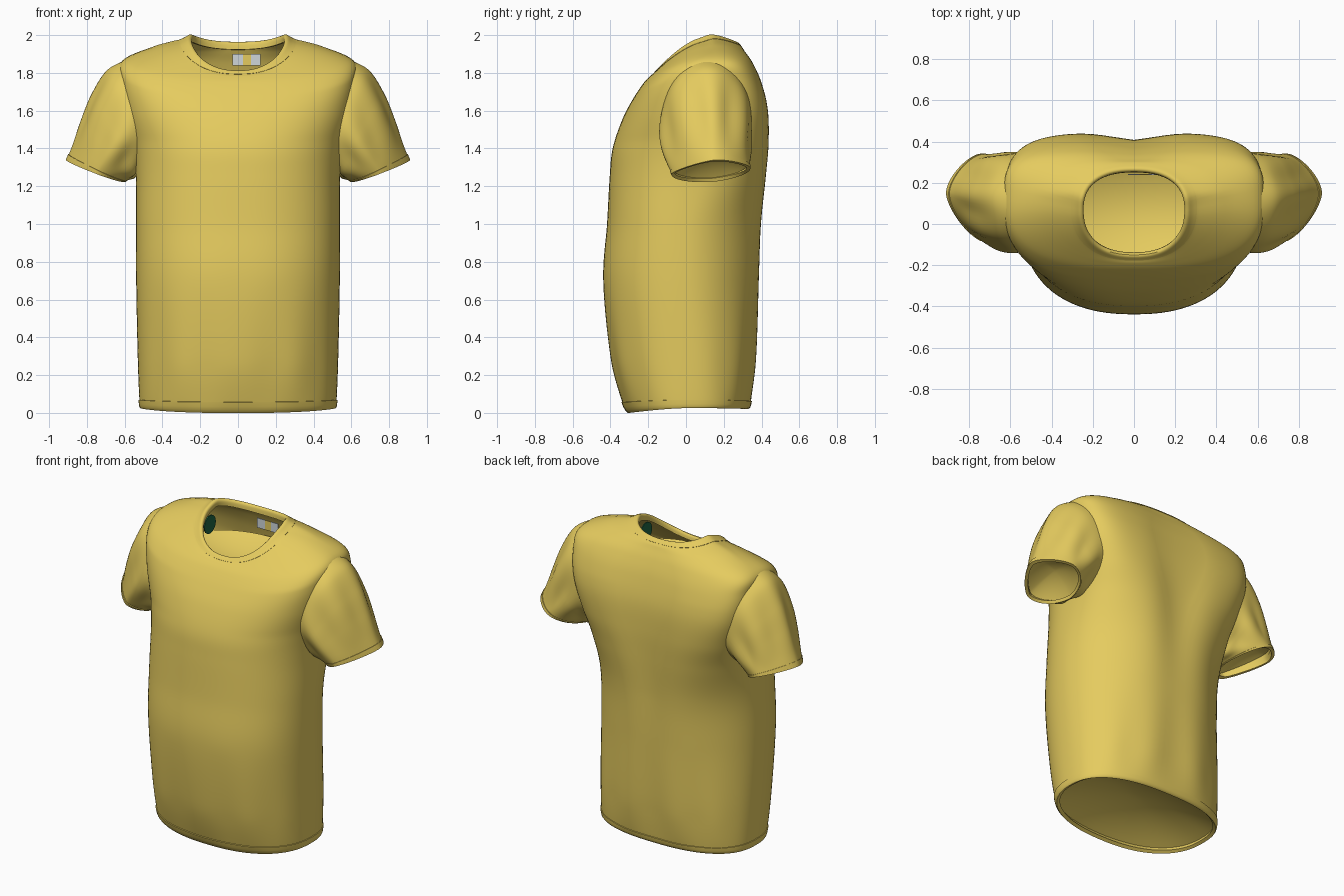
import bpy, bmesh, math
from mathutils import Vector

if "Cube" in bpy.data.objects:
    bpy.data.objects.remove(bpy.data.objects["Cube"])


def material(name, rgb):
    m = bpy.data.materials.new(name)
    m.diffuse_color = (*rgb, 1)
    m.use_nodes = True
    m.node_tree.nodes["Principled BSDF"].inputs["Base Color"].default_value = m.diffuse_color
    return m


YELLOW = material("yellow cotton", (0.785, 0.60, 0.114))
GREY = material("grey label", (0.62, 0.67, 0.70))
GREEN = material("dark green patch", (0.014, 0.13, 0.055))


def spline(rows, u):
    """Catmull-Rom interpolation of whole rows, u counted in rows."""
    i = max(0, min(int(u), len(rows) - 2))
    t = u - i
    a, b, c, d = (rows[max(0, min(k, len(rows) - 1))] for k in range(i - 1, i + 3))
    return [0.5 * (2 * q + (r - p) * t + (2 * p - 5 * q + 4 * r - s) * t * t
                   + (3 * q - p - 3 * r + s) * t ** 3) for p, q, r, s in zip(a, b, c, d)]


def power(v, e):
    return math.copysign(abs(v) ** e, v)


def finish(ob, mat):
    """Apply modifiers and smooth all but the sharp edges."""
    ob.data.materials.append(mat)
    bpy.ops.object.select_all(action='DESELECT')
    ob.select_set(True)
    bpy.context.view_layer.objects.active = ob
    bpy.ops.object.convert(target='MESH')
    bpy.ops.object.shade_smooth_by_angle(angle=math.radians(40))


def cloth(name, point, u0, u1, steps, thick=0, around=96, mirror=False):
    """Loft an open tube of cloth through rings u0..u1."""
    bm = bmesh.new()
    rings = [[bm.verts.new(point(u0 + (u1 - u0) * k / steps, 2 * math.pi * j / around))
              for j in range(around)] for k in range(steps + 1)]
    for lo, hi in zip(rings, rings[1:]):
        for j in range(around):
            n = (j + 1) % around
            bm.faces.new((lo[j], lo[n], hi[n], hi[j]))
    bmesh.ops.remove_doubles(bm, verts=bm.verts, dist=1e-5)
    bmesh.ops.recalc_face_normals(bm, faces=bm.faces)
    me = bpy.data.meshes.new(name)
    bm.to_mesh(me)
    bm.free()
    ob = bpy.data.objects.new(name, me)
    bpy.context.collection.objects.link(ob)
    if thick:
        s = ob.modifiers.new("thickness", 'SOLIDIFY')
        s.thickness, s.offset = thick, 0
    if mirror:
        m = ob.modifiers.new("other side", 'MIRROR')
        m.use_mirror_merge = False
    finish(ob, YELLOW)


def lining(name, rim, centre, sag, mirror=False):
    """Dished sheet across an opening; sag moves its middle."""
    def point(r, a):
        return Vector(centre).lerp(rim(a), r) + Vector(sag) * (1 - r * r)
    cloth(name, point, 0, 1, 10, around=64, mirror=mirror)


# Torso rings: half width, front y, back y, side z, front z, back z, side y, back squareness
TORSO = [
    (.508, -.300, .322, .030, .006, .030, .02, .80),
    (.516, -.330, .340, .070, .060, .065, .02, .82),
    (.525, -.390, .370, .300, .300, .300, .02, .92),
    (.533, -.432, .390, .700, .700, .700, .00, 1.02),
    (.533, -.412, .402, 1.00, 1.00, 1.00, .00, 1.00),
    (.535, -.398, .415, 1.25, 1.25, 1.25, .03, .74),
    (.555, -.382, .420, 1.42, 1.40, 1.43, .06, .52),
    (.598, -.332, .413, 1.60, 1.55, 1.60, .07, .42),
    (.620, -.275, .380, 1.76, 1.66, 1.75, .08, .42),
    (.607, -.222, .342, 1.862, 1.74, 1.85, .11, .52),
    (.440, -.190, .308, 1.937, 1.775, 1.91, .10, .68),
    (.303, -.172, .286, 1.975, 1.788, 1.94, .08, .80),
    (.257, -.152, .264, 1.996, 1.805, 1.956, .07, .84),
    (.254, -.145, .258, 1.962, 1.780, 1.923, .07, .84),
]


def torso(u, a):
    w, f, b, zs, zf, zb, yc, eb = spline(TORSO, u)
    c, s = math.cos(a), math.sin(a)
    back = s > 0
    e = eb if back else 0.86 - 0.13 * max(0, 1 - abs(u - 8.2) / 2)
    x = w * power(c, e)
    y = yc + ((b - yc) if back else (yc - f)) * power(s, e)
    # the neck peaks a little behind its widest point
    k = 0.25 * max(0, min(1, (u - 9) / 2))
    q = (s - k) / (1 - k) if s > k else (k - s) / (1 + k)
    z = zs + ((zb if s > k else zf) - zs) * q ** 1.4
    mid = max(0, min(1, (u - 1) / 3, (10.5 - u) / 3))
    if back:   # shoulder blades either side of a shallow spine
        y += 0.018 * mid * s * (1 - 2 * math.exp(-(x / 0.15) ** 2))
    # soft gathers just above the hem
    y += 0.005 * math.sin(11 * a) * s * max(0, 1 - abs(u - 1.8) / 1.2)
    return Vector((x, y, z))


cloth("torso", torso, 0.9, 11.1, 82, 0.012)
cloth("hem_band", torso, 0, 1, 5, 0.022)
cloth("collar_band", torso, 11, 13, 14, 0.016)

# Sheets closing the shirt inside the hem and below the neck
lining("hem_lining", lambda a: torso(0.8, a), (0, .01, .055), (0, 0, .10))
lining("neck_lining", lambda a: Vector((.42 * math.cos(a), .07 + .28 * math.sin(a), 1.74)),
       (0, .07, 1.74), (0, 0, -.09))

# Sleeve rings: top x, top z, underarm x, underarm z, front y, back y
SLEEVE = [
    (.600, 1.860, .515, 1.290, -.115, .340),
    (.690, 1.805, .535, 1.268, -.130, .343),
    (.765, 1.680, .548, 1.252, -.122, .340),
    (.822, 1.543, .562, 1.243, -.105, .335),
    (.868, 1.420, .580, 1.238, -.085, .332),
    (.903, 1.335, .600, 1.232, -.066, .330),
]


def sleeve(u, a):
    tx, tz, bx, bz, y0, y1 = spline(SLEEVE, u)
    t = u / 5
    e = 0.92 + 0.3 * t   # narrower along the top toward the cuff
    fold = 1 + 0.045 * math.sin(7 * a + 0.6) * math.sin(math.pi * min(1, t * 1.05)) ** 2
    c, s = power(math.cos(a), e) * fold, power(math.sin(a), e) * fold
    s *= 1 - 0.2 * t * c
    x = (tx + bx) / 2 + (tx - bx) / 2 * c - 0.06 * s * s * (1 - t) ** 2
    z = (tz + bz) / 2 + (tz - bz) / 2 * c + 0.015 * s * t
    y = (y0 + y1) / 2 + (y1 - y0) / 2 * s + 0.02 * t * max(0, c)
    return Vector((x, y, z))


cloth("sleeves", sleeve, 0, 4.6, 36, 0.012, around=72, mirror=True)
cloth("sleeve_cuffs", sleeve, 4.55, 5, 4, 0.02, around=72, mirror=True)
lining("sleeve_linings", lambda a: sleeve(4.4, a), (.737, .13, 1.315), (-.02, 0, .05), mirror=True)

# Neck label: two grey tags with a yellow strip between, inside the back of the collar
for name, x, w, mat in (("label_left", -.002, .056, GREY), ("label_middle", .048, .044, YELLOW),
                        ("label_right", .095, .050, GREY)):
    bpy.ops.mesh.primitive_cube_add(size=1, location=(x, 0.240, 1.870))
    ob = bpy.context.object
    ob.name = name
    ob.scale = (w, 0.006, 0.062)
    finish(ob, mat)

# Round patches inside each shoulder
for name, x, y in (("patch_left", -.262, .085), ("patch_right", .262, .035)):
    bpy.ops.mesh.primitive_cylinder_add(vertices=24, radius=0.058, depth=0.006,
                                        location=(x, y, 1.855),
                                        rotation=(0, math.pi / 2, 0))
    ob = bpy.context.object
    ob.name = name
    finish(ob, GREEN)
